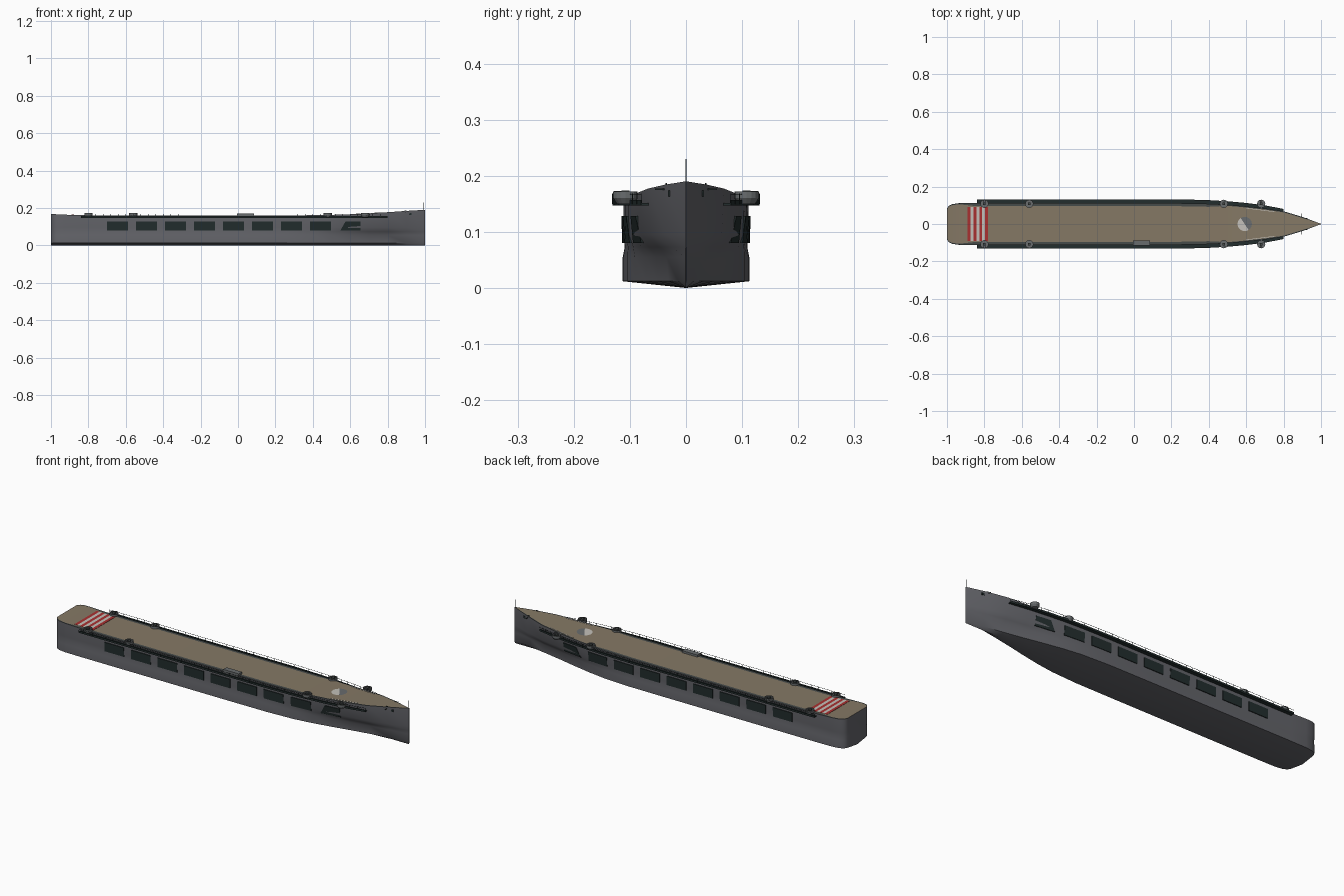
import bpy, bmesh, math

cube = bpy.data.objects.get("Cube")
if cube:
    bpy.data.objects.remove(cube, do_unlink=True)


def material(name, r, g, b):
    m = bpy.data.materials.new(name)
    m.use_nodes = True
    m.diffuse_color = (r, g, b, 1)
    m.node_tree.nodes["Principled BSDF"].inputs["Base Color"].default_value = (r, g, b, 1)
    return m


GREY = material("hull_grey", .125, .127, .142)
TAN = material("deck_tan", .235, .19, .13)
DARK = material("dark_green_grey", .016, .026, .026)
RIM = material("rim_grey", .06, .07, .068)
RED = material("stripe_red", .4, .03, .03)
WHITE = material("pale_paint", .55, .53, .49)
GUN = material("gun_grey", .14, .15, .155)

# Hull stations: x, deck half width, lower half width, deck height
STATIONS = [
    (-1, .082, .08, .168), (-.99, .098, .096, .167), (-.97, .107, .106, .166),
    (-.93, .111, .112, .164), (-.84, .111, .113, .161), (-.7, .111, .113, .16),
    (0, .111, .113, .16), (.25, .111, .112, .16), (.4, .108, .104, .161),
    (.5, .103, .09, .163), (.6, .094, .071, .166), (.7, .083, .05, .171),
    (.8, .068, .031, .177), (.9, .038, .014, .184), (1, .0008, .0006, .19)]


def lerp_rows(rows, v, key=0):
    """Interpolate a row of a table sorted by one column."""
    for a, b in zip(rows, rows[1:]):
        if v <= b[key]:
            t = max(0, (v - a[key]) / (b[key] - a[key]))
            return [p + (q - p) * t for p, q in zip(a, b)]
    return list(rows[-1])


def section(w, l, zd):
    mix = lambda t: l + (w - l) * t
    return [(mix(0), .012), (mix(.1), .055), (mix(.5) * .975, .073),
            (mix(.88), .095), (w, zd)]


def side_y(x, z):
    _, w, l, zd = lerp_rows(STATIONS, x)
    return lerp_rows(section(w, l, zd), z, 1)[0]


def deck_z(x):
    return lerp_rows(STATIONS, x)[3]


def finish(name, bm, mats, smooth=False):
    bmesh.ops.recalc_face_normals(bm, faces=bm.faces[:])
    me = bpy.data.meshes.new(name)
    bm.to_mesh(me)
    bm.free()
    ob = bpy.data.objects.new(name, me)
    bpy.context.collection.objects.link(ob)
    for m in mats:
        me.materials.append(m)
    if smooth:
        bpy.ops.object.select_all(action='DESELECT')
        ob.select_set(True)
        bpy.context.view_layer.objects.active = ob
        bpy.ops.object.shade_smooth_by_angle(angle=math.radians(35))
    return ob


def loft(bm, rings, mat=lambda j: 0):
    """Skin closed rings of points and cap both ends."""
    vs = [[bm.verts.new(p) for p in r] for r in rings]
    n = len(vs[0])
    for a, b in zip(vs, vs[1:]):
        for j in range(n):
            k = (j + 1) % n
            bm.faces.new((a[j], a[k], b[k], b[j])).material_index = mat(j)
    bm.faces.new(vs[0])
    bm.faces.new(vs[-1])


def add_box(bm, x0, x1, y0, y1, z0, z1):
    loft(bm, [[(x, y0, z0), (x, y1, z0), (x, y1, z1), (x, y0, z1)] for x in (x0, x1)])


def plate(bm, pts, d):
    """Thin plate from a polygon extended by an offset vector."""
    loft(bm, [pts, [tuple(a + b for a, b in zip(p, d)) for p in pts]])


# Hull with deck inset inside a darker rim
rings = []
for x, w, l, zd in STATIONS:
    half = section(w, l, zd)
    inset = .016 if -.85 < x < .45 else .006
    half.append((max(w - inset, w * .6), zd))
    ring = [(x, 0, 0)] + [(x, y, z) for y, z in half]
    ring += [(x, -y, z) for y, z in reversed(half)]
    rings.append(ring)
bm = bmesh.new()
loft(bm, rings, lambda j: {5: 2, 6: 1, 7: 2}.get(j, 0))
finish("hull", bm, [GREY, TAN, RIM], True)

# Side openings as thin plates following the hull
bm = bmesh.new()
for s in (1, -1):
    for i in range(9):
        x0 = -.7 + i * .155
        x1, lean = x0 + .113, 0
        if i == 8:
            x0, x1, lean = .548, .655, .027
        corners = [(x0, .08), (x1, .08), (x1, .128), (x0 + lean, .128)]
        pts = [(x, s * (side_y(x, z) - .002), z) for x, z in corners]
        plate(bm, pts, (0, s * .006, 0))
finish("side_openings", bm, [DARK])

# Catwalk galleries: floor, outer lip, rail and posts
WALK = [(-.84, .131), (.25, .131), (.4, .127), (.5, .121), (.6, .112), (.7, .099), (.8, .08)]
for s, tag in ((1, "left"), (-1, "right")):
    bm = bmesh.new()
    loft(bm, [[(x, s * (side_y(x, .15) - .004), .147), (x, s * y, .147),
               (x, s * y, .157), (x, s * (y - .002), .157),
               (x, s * (y - .002), .151), (x, s * (side_y(x, .15) - .004), .151)]
              for x, y in WALK])
    finish(tag + "_catwalk", bm, [DARK])
    bm = bmesh.new()
    r = .0006
    loft(bm, [[(x, s * y - r, .1665), (x, s * y + r, .1665),
               (x, s * y + r, .1677), (x, s * y - r, .1677)] for x, y in WALK])
    for i in range(42):
        x = -.84 + i * .04
        y = s * lerp_rows(WALK, x)[1]
        add_box(bm, x - r, x + r, y - r, y + r, .15, .168)
    finish(tag + "_rail", bm, [DARK])

# Gun tubs: drum with raised wall, mount and twin barrels
for i, gx in enumerate((-.8, -.56, .48, .68)):
    for s, tag in ((1, "left"), (-1, "right")):
        gy = s * .108
        bm = bmesh.new()
        profile = [(.015, .15), (.022, .16), (.022, .172), (.019, .172), (.019, .164), (.001, .164)]
        loops = []
        for k in range(16):
            a = k * math.tau / 16
            loops.append([bm.verts.new((gx + r * math.cos(a), gy + r * math.sin(a), z))
                          for r, z in profile])
        for k in range(16):
            a, b = loops[k], loops[(k + 1) % 16]
            for p in range(len(profile) - 1):
                bm.faces.new((a[p], b[p], b[p + 1], a[p + 1]))
        bm.faces.new([c[0] for c in loops])
        bm.faces.new([c[-1] for c in loops])
        finish(f"{tag}_gun_tub_{i + 1}", bm, [GUN])
        bm = bmesh.new()
        add_box(bm, gx - .007, gx + .007, gy - .007, gy + .007, .163, .174)
        for dx in (-.004, .004):
            add_box(bm, gx + dx - .001, gx + dx + .001, min(gy, gy + s * .02),
                    max(gy, gy + s * .02), .17, .173)
        finish(f"{tag}_gun_{i + 1}", bm, [RIM])

# Low deck house on the right edge
bm = bmesh.new()
add_box(bm, -.005, .085, -.116, -.088, .152, .171)
finish("deck_house", bm, [GUN])

# Stern warning stripes
bm = bmesh.new()
step = .11 / 7
for i in range(7):
    x0 = -.89 + i * step
    count = len(bm.faces)
    pts = [(x, y, deck_z(x)) for x, y in
           ((x0, -.092), (x0 + step, -.092), (x0 + step, .092), (x0, .092))]
    plate(bm, pts, (0, 0, .0012))
    bm.faces.ensure_lookup_table()
    for f in bm.faces[count:]:
        f.material_index = i % 2
finish("stern_stripes", bm, [RED, WHITE])

# Round deck marking, pale with a grey sector
bm = bmesh.new()
bmesh.ops.create_circle(bm, cap_ends=True, cap_tris=True, segments=32, radius=.038)
for v in bm.verts:
    v.co.x += .592
    v.co.z = deck_z(v.co.x) + .0015
for f in bm.faces:
    c = f.calc_center_median()
    f.material_index = 1 if c.x + c.y * .6 > .592 else 0
finish("deck_marking", bm, [WHITE, GUN])

# Pale wind screens along the forward deck edge
bm = bmesh.new()
for s in (1, -1):
    pts = [(x, s * (side_y(x, deck_z(x)) - d), deck_z(x))
           for x, d in ((.6, .008), (.75, .008), (.75, .011), (.6, .011))]
    plate(bm, pts, (0, 0, .0012))
finish("wind_screens", bm, [WHITE])

# Bow staff, cross boom and mooring fittings
bm = bmesh.new()
add_box(bm, .993, .995, -.001, .001, .18, .23)
add_box(bm, .896, .898, -.055, .055, .175, .177)
for s in (1, -1):
    add_box(bm, .89, .9, s * .035 - .0015, s * .035 + .0015, .176, .187)
    y = side_y(.92, .168)
    add_box(bm, .912, .928, s * y - .002, s * y + .002, .163, .174)
finish("bow_fittings", bm, [DARK])
